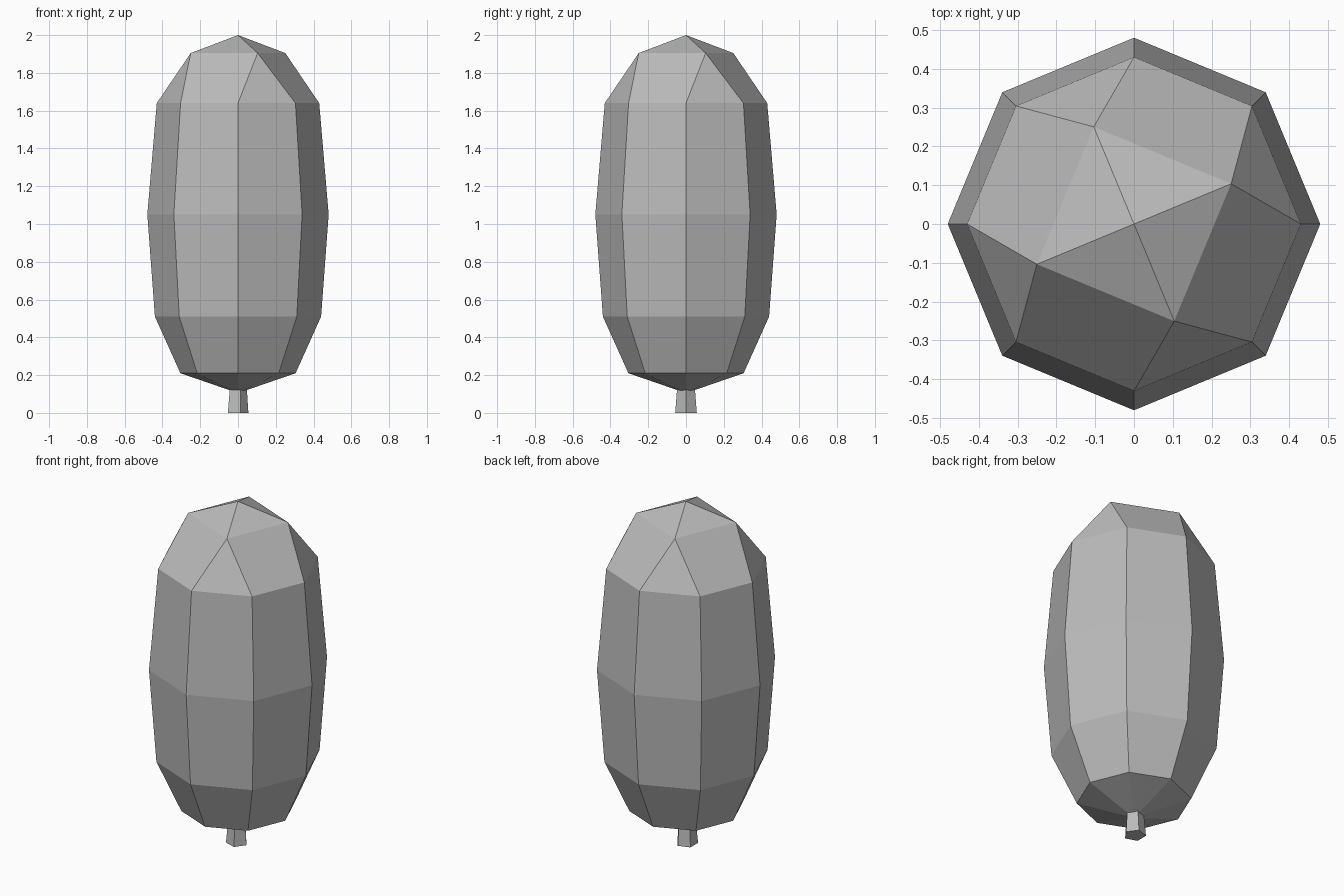
import bpy, bmesh
from math import cos, sin, radians

cube = bpy.data.objects.get("Cube")
if cube:
    bpy.data.objects.remove(cube, do_unlink=True)

grey = bpy.data.materials.new("plain_grey")
grey.use_nodes = True
grey.diffuse_color = (0.5, 0.5, 0.5, 1)
grey.node_tree.nodes["Principled BSDF"].inputs["Base Color"].default_value = (0.5, 0.5, 0.5, 1)


def ring(bm, sides, radius, z, turn=0.0, cx=0.0):
    """Add a regular ring of vertices."""
    angles = [radians(turn + 360 * i / sides) for i in range(sides)]
    return [bm.verts.new((cx + radius * cos(a), radius * sin(a), z)) for a in angles]


def bridge(bm, low, high):
    """Join two equal rings with quads."""
    n = len(low)
    for i in range(n):
        j = (i + 1) % n
        bm.faces.new((low[i], low[j], high[j], high[i]))


def fan(bm, loop, tip):
    """Close a ring with triangles to a point."""
    for i, v in enumerate(loop):
        bm.faces.new((v, loop[(i + 1) % len(loop)], tip))


def finish(bm, name):
    bmesh.ops.recalc_face_normals(bm, faces=bm.faces)
    mesh = bpy.data.meshes.new(name)
    bm.to_mesh(mesh)
    bm.free()
    mesh.materials.append(grey)
    obj = bpy.data.objects.new(name, mesh)
    bpy.context.collection.objects.link(obj)
    return obj


# Crown: eight-sided shell, (radius, height) from bottom to shoulder
bm = bmesh.new()
profile = [(0.305, 0.21), (0.44, 0.51), (0.48, 1.05), (0.43, 1.64)]
rings = [ring(bm, 8, r, z) for r, z in profile]
for low, high in zip(rings, rings[1:]):
    bridge(bm, low, high)
fan(bm, rings[0], bm.verts.new((0, 0, 0.105)))

# Crown top: eight sides reduce to four, then to a peak
shoulder = rings[-1]
cap = ring(bm, 4, 0.271, 1.905, turn=22.5)
for i in range(4):
    a, b, c = (shoulder[(2 * i + k) % 8] for k in range(3))
    bm.faces.new((a, b, cap[i]))
    bm.faces.new((b, c, cap[(i + 1) % 4], cap[i]))
fan(bm, cap, bm.verts.new((0, 0, 2)))
finish(bm, "crown")

# Trunk: short five-sided tapered post
bm = bmesh.new()
foot = ring(bm, 5, 0.06, 0, cx=-0.005)
top = ring(bm, 5, 0.05, 0.125, cx=-0.003)
bridge(bm, foot, top)
bm.faces.new(foot)
bm.faces.new(top)
finish(bm, "trunk")
